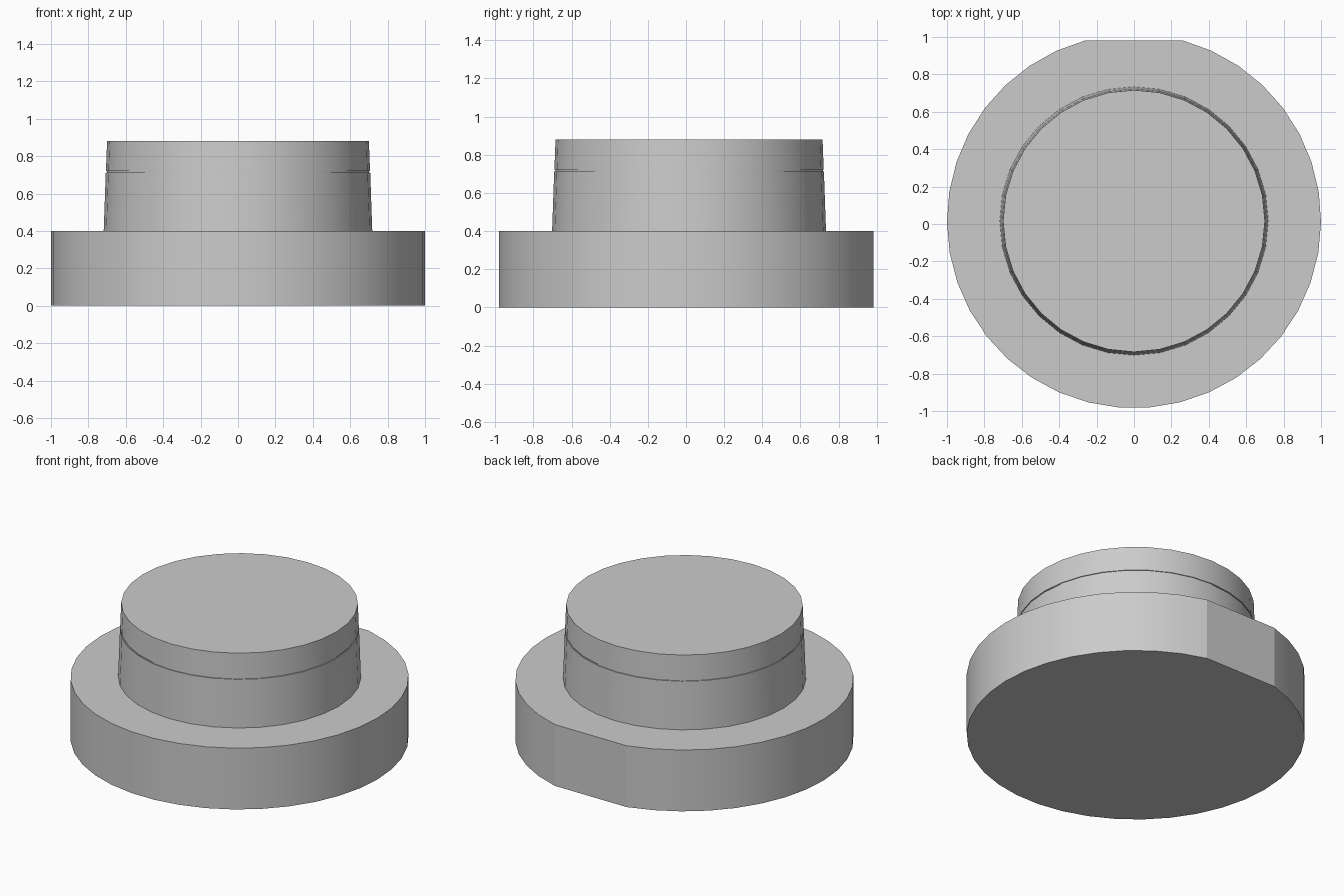
import bpy
import bmesh
from math import cos, sin, radians, tau

cube = bpy.data.objects.get("Cube")
if cube:
    bpy.data.objects.remove(cube)

CENTRE_Y = 0.016

grey = bpy.data.materials.new("plain grey")
grey.use_nodes = True
colour = (0.6, 0.6, 0.6, 1)
grey.diffuse_color = colour
grey.node_tree.nodes["Principled BSDF"].inputs["Base Color"].default_value = colour


def loft(name, angles, rings):
    """Closed solid through (radius, height) rings sharing the same angles."""
    bm = bmesh.new()
    loops = [[bm.verts.new((r * cos(a), r * sin(a) + CENTRE_Y, z)) for a in angles]
             for r, z in rings]
    n = len(angles)
    for low, high in zip(loops, loops[1:]):
        for i in range(n):
            j = (i + 1) % n
            bm.faces.new((low[i], low[j], high[j], high[i]))
    bm.faces.new(loops[0][::-1])
    bm.faces.new(loops[-1])
    mesh = bpy.data.meshes.new(name)
    bm.to_mesh(mesh)
    bm.free()
    mesh.materials.append(grey)
    obj = bpy.data.objects.new(name, mesh)
    bpy.context.collection.objects.link(obj)
    bpy.ops.object.select_all(action="DESELECT")
    obj.select_set(True)
    bpy.context.view_layer.objects.active = obj
    bpy.ops.object.shade_smooth_by_angle(angle=radians(14))
    return obj


# Wide base: an arc closed by a straight flat at the back
ARC_STEPS = 35
arc = [radians(105 + 330 * i / ARC_STEPS) for i in range(ARC_STEPS + 1)]
loft("base_disc", arc, [(1.0, 0), (1.0, 0.4)])

# Tapered boss with a fine groove around it
circle = [tau * i / 32 for i in range(32)]
loft("tapered_boss", circle, [
    (0.718, 0.4), (0.707, 0.712), (0.701, 0.712),
    (0.701, 0.72), (0.706, 0.72), (0.70, 0.88)])
